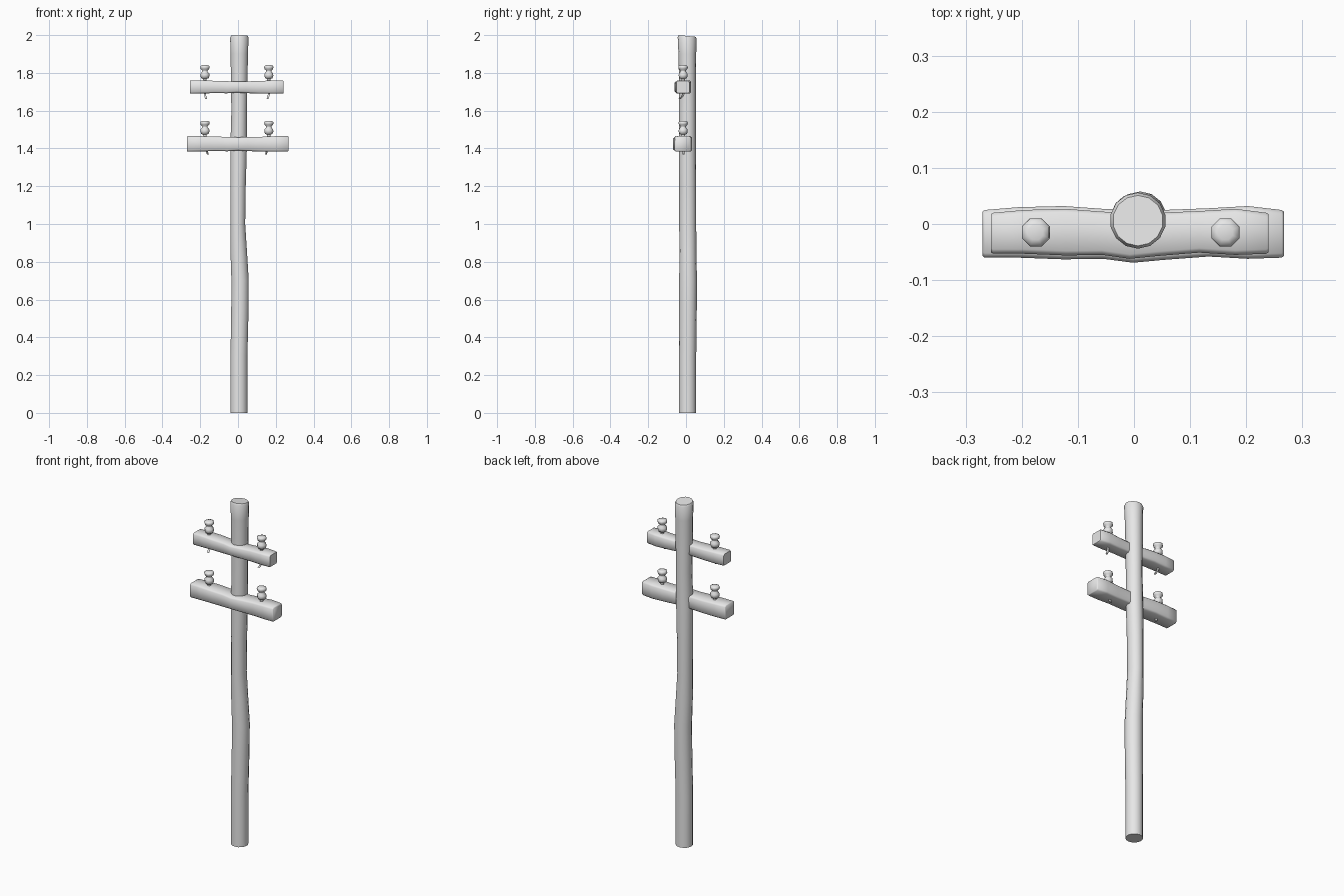
import bpy
import bmesh
from math import cos, sin, pi, radians
from mathutils import Vector

if "Cube" in bpy.data.objects:
    bpy.data.objects.remove(bpy.data.objects["Cube"], do_unlink=True)

# One plain grey for everything
grey = bpy.data.materials.new("weathered grey")
grey.use_nodes = True
colour = (0.8, 0.8, 0.8, 1)
grey.diffuse_color = colour
grey.node_tree.nodes["Principled BSDF"].inputs["Base Color"].default_value = colour


def loft(name, rings, angle=40):
    """Skin a list of equal-sized point rings and cap both ends."""
    bm = bmesh.new()
    loops = [[bm.verts.new(p) for p in ring] for ring in rings]
    n = len(loops[0])
    for a, b in zip(loops, loops[1:]):
        for i in range(n):
            j = (i + 1) % n
            bm.faces.new((a[i], a[j], b[j], b[i]))
    bm.faces.new(loops[0])
    bm.faces.new(loops[-1])
    bmesh.ops.recalc_face_normals(bm, faces=bm.faces)
    mesh = bpy.data.meshes.new(name)
    bm.to_mesh(mesh)
    bm.free()
    mesh.materials.append(grey)
    obj = bpy.data.objects.new(name, mesh)
    bpy.context.collection.objects.link(obj)
    bpy.ops.object.select_all(action="DESELECT")
    obj.select_set(True)
    bpy.context.view_layer.objects.active = obj
    bpy.ops.object.shade_smooth_by_angle(angle=radians(angle))
    return obj


def circle(x, y, z, rx, ry=None, sides=8):
    ry = ry or rx
    turn = [2 * pi * (i + 0.5) / sides for i in range(sides)]
    return [Vector((x + rx * cos(a), y + ry * sin(a), z)) for a in turn]


def beam_section(x, y0, y1, z0, z1, cut=0.008):
    """Rectangle with chamfered corners across the x axis."""
    return [Vector((x, y, z)) for y, z in (
        (y0 + cut, z0), (y1 - cut, z0), (y1, z0 + cut), (y1, z1 - cut),
        (y1 - cut, z1), (y0 + cut, z1), (y0, z1 - cut), (y0, z0 + cut))]


# Slightly crooked pole: height, x centre, y centre, radius
pole_path = [
    (0, 0.005, 0.008, 0.046), (0.3, 0.005, 0.008, 0.046),
    (0.55, 0.010, 0.010, 0.047), (0.7, 0.011, 0.011, 0.047),
    (0.85, 0.004, 0.010, 0.045), (1.0, -0.001, 0.009, 0.040),
    (1.2, 0.000, 0.009, 0.042), (1.4, 0.003, 0.008, 0.045),
    (1.6, 0.006, 0.008, 0.042), (1.75, 0.006, 0.008, 0.045),
    (1.9, 0.007, 0.007, 0.047), (1.985, 0.007, 0.006, 0.050),
    (1.995, 0.007, 0.006, 0.045)]
pole_rings = [circle(x, y, z, r, max(r, 0.045), 14) for z, x, y, r in pole_path]
for ring in pole_rings[-2:]:
    for p in ring:
        p.z -= 0.1 * (p.y + 0.04) - 0.005
loft("pole", pole_rings)

# Worn crossarms: fraction of length, front swell, back swell, top and bottom wear
wear = [(0, 0, 0, 0, 0), (0.12, 0, 0.005, 0, 0.001), (0.27, 0.003, 0.007, -0.002, 0.003),
        (0.4, 0.002, 0.002, -0.004, 0.002), (0.5, 0.009, 0, -0.006, 0.006),
        (0.6, 0.004, 0, -0.005, 0.003), (0.75, -0.002, 0.003, -0.003, 0),
        (0.88, 0.002, 0.007, 0, 0), (1, 0, 0, 0, 0)]


def crossarm(name, x0, x1, y0, y1, z0, z1):
    rings = []
    for t, front, back, top, under in wear:
        rings.append(beam_section(x0 + (x1 - x0) * t, y0 - front, y1 + back,
                                  z0 + under, z1 + top))
    # Softened end faces
    for end, step in ((0, 0.004), (-1, -0.004)):
        mid = sum(rings[end], Vector()) / len(rings[end])
        tip = [mid + (p - mid) * 0.93 for p in rings[end]]
        for p in rings[end]:
            p.x += step
        rings.insert(0, tip) if end == 0 else rings.append(tip)
    loft(name, rings, 50)


# Insulator outline: radius, height above the arm
insulator_profile = [
    (0.009, -0.01), (0.010, 0.008), (0.021, 0.012), (0.026, 0.024), (0.025, 0.036),
    (0.016, 0.046), (0.015, 0.052), (0.024, 0.060), (0.027, 0.069),
    (0.025, 0.077), (0.014, 0.081)]


def insulator(label, x, y, top, under, bends):
    loft(label + "_insulator",
         [circle(x, y, top + h, r) for r, h in insulator_profile], 60)
    # Bent pin poking out under the arm
    loft(label + "_pin",
         [circle(x + dx, y + dy, under + dz, 0.006, sides=6) for dx, dy, dz in bends], 60)


crossarm("upper_crossarm", -0.255, 0.24, -0.053, 0.020, 1.69, 1.76)
crossarm("lower_crossarm", -0.27, 0.267, -0.060, 0.025, 1.383, 1.465)

for side, x, lean in (("right", -0.175, 1), ("left", 0.163, -1)):
    hook = [(0, 0, 0.03), (0, 0, -0.005), (0.003 * lean, -0.006, -0.016),
            (0.006 * lean, -0.018, -0.027)]
    stub = [(0.012 * lean, 0, 0.03), (0.012 * lean, 0, -0.005),
            (0.016 * lean, 0.002, -0.014)]
    insulator("upper_" + side, x, -0.015, 1.76, 1.69, hook)
    insulator("lower_" + side, x, -0.015, 1.465, 1.383, stub)
